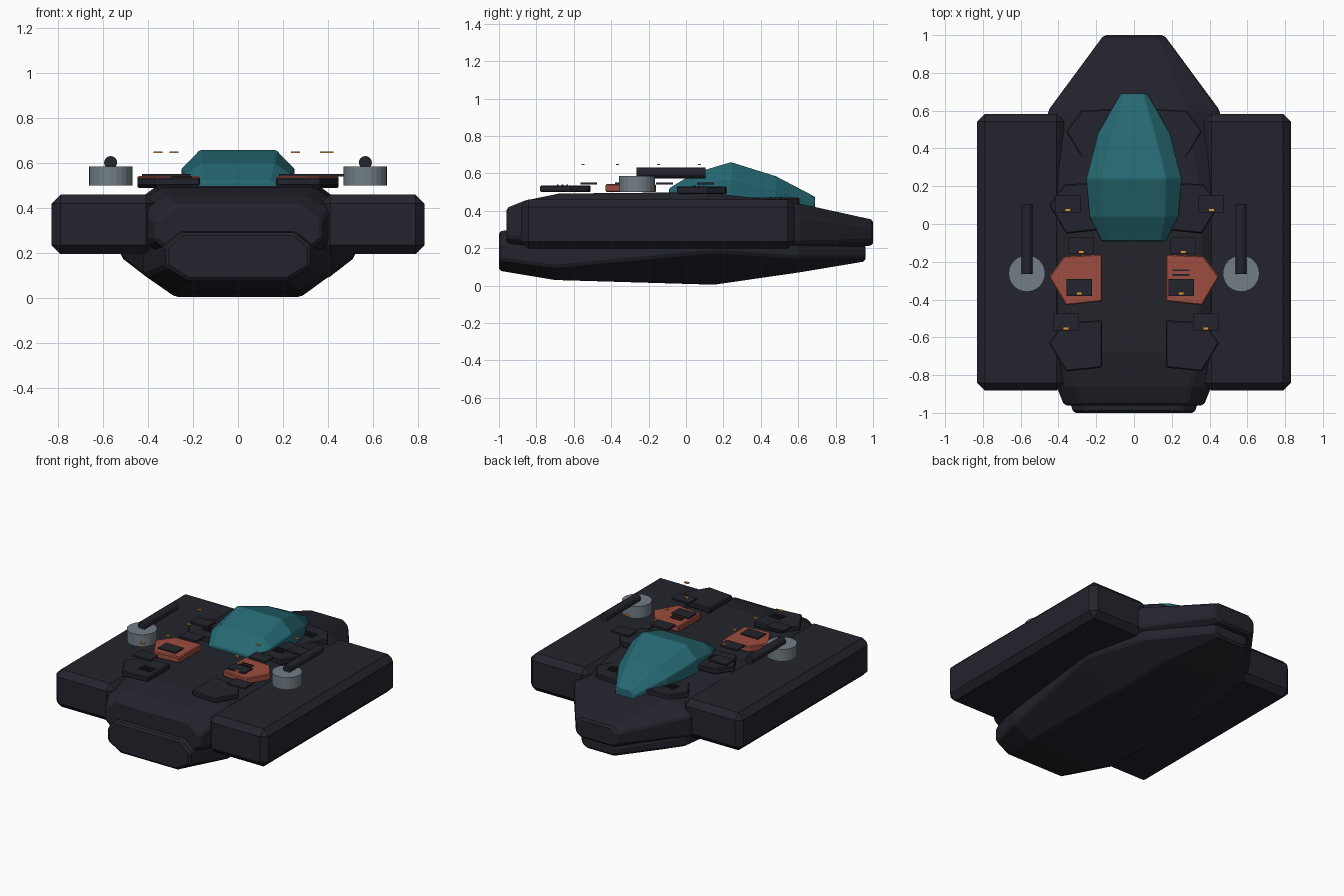
import bpy, bmesh
from mathutils import Vector

cube = bpy.data.objects.get("Cube")
if cube:
    bpy.data.objects.remove(cube)


def material(name, rgb):
    m = bpy.data.materials.new(name)
    m.use_nodes = True
    m.diffuse_color = (*rgb, 1)
    m.node_tree.nodes["Principled BSDF"].inputs["Base Color"].default_value = (*rgb, 1)
    return m


DARK = material("dark_armor", (0.017, 0.017, 0.026))
RED = material("red_panel", (0.34, 0.075, 0.05))
TEAL = material("teal_glass", (0.019, 0.14, 0.17))
GREY = material("grey_metal", (0.17, 0.21, 0.24))
AMBER = material("amber_light", (0.75, 0.32, 0.05))


def finish(name, bm, mat, bevel=0):
    bmesh.ops.recalc_face_normals(bm, faces=bm.faces)
    mesh = bpy.data.meshes.new(name)
    bm.to_mesh(mesh)
    bm.free()
    mesh.materials.append(mat)
    ob = bpy.data.objects.new(name, mesh)
    bpy.context.scene.collection.objects.link(ob)
    if bevel:
        mod = ob.modifiers.new("edge_bevel", "BEVEL")
        mod.width, mod.segments, mod.limit_method = bevel, 1, "ANGLE"
        mod.angle_limit = 0.5
    return ob


def loft(name, sections, mat, bevel=0):
    """Eight-sided sections: y, half width, top half, bottom half, four heights."""
    bm = bmesh.new()
    rings = []
    for y, w, t, b, z0, zl, zs, z1 in sections:
        half = [(b, z0), (w, zl), (w, zs), (t, z1)]
        pts = half + [(-x, z) for x, z in reversed(half)]
        rings.append([bm.verts.new((x, y, z)) for x, z in pts])
    for a, c in zip(rings, rings[1:]):
        for i in range(8):
            j = (i + 1) % 8
            bm.faces.new((a[i], a[j], c[j], c[i]))
    bm.faces.new(rings[0])
    bm.faces.new(rings[-1])
    return finish(name, bm, mat, bevel)


def box(name, centre, size, mat, bevel=0):
    bm = bmesh.new()
    bmesh.ops.create_cube(bm, size=1)
    for v in bm.verts:
        v.co = Vector(centre) + v.co * Vector(size)
    return finish(name, bm, mat, bevel)


def plate(name, side, dx, y, z, height, mat):
    outline = [(.17, .13), (.37, .12), (.45, .01), (.36, -.14), (.17, -.12)]
    bm = bmesh.new()
    face = bm.faces.new([bm.verts.new((side * (px + dx), y + py, z)) for px, py in outline])
    top = bmesh.ops.extrude_face_region(bm, geom=[face])["geom"]
    bmesh.ops.translate(bm, vec=(0, 0, height),
                        verts=[g for g in top if isinstance(g, bmesh.types.BMVert)])
    return finish(name, bm, mat, 0.006)


def cylinder(name, centre, radius, depth, sides, mat, along_y=False):
    bm = bmesh.new()
    bmesh.ops.create_cone(bm, cap_ends=True, segments=sides, radius1=radius,
                          radius2=radius, depth=depth)
    for v in bm.verts:
        x, y, z = v.co
        v.co = Vector(centre) + (Vector((x, z, -y)) if along_y else v.co)
    return finish(name, bm, mat)


# Hulls and canopy
loft("upper_hull", [
    (-.96, .37, .28, .30, .20, .26, .34, .415),
    (-.86, .41, .30, .32, .18, .25, .40, .455),
    (-.68, .42, .34, .34, .17, .24, .44, .492),
    (.10, .44, .36, .36, .17, .24, .44, .50),
    (.60, .455, .28, .34, .18, .23, .37, .44),
    (1.0, .16, .12, .12, .215, .24, .32, .352)], DARK, 0.012)
loft("lower_hull", [
    (-1.0, .32, .25, .22, .08, .14, .23, .29),
    (-.70, .42, .32, .27, .03, .10, .25, .33),
    (.15, .52, .40, .28, .005, .18, .24, .32),
    (.60, .42, .34, .22, .07, .15, .22, .28),
    (.96, .14, .11, .10, .13, .15, .20, .22)], DARK, 0.012)
loft("canopy", [
    (-.09, .17, .14, .15, .44, .47, .505, .52),
    (.04, .235, .165, .20, .44, .48, .55, .60),
    (.24, .252, .17, .21, .43, .47, .575, .66),
    (.48, .19, .11, .16, .41, .45, .52, .585),
    (.69, .07, .05, .06, .38, .40, .44, .475)], TEAL, 0.005)

# Side pods, armor plates and turrets
for side, label in ((1, "left"), (-1, "right")):
    box(f"{label}_side_pod", (side * .60, -.15, .328), (.46, 1.465, .265), DARK, 0.04)
    plate(f"{label}_front_plate", side, 0, -.64, .50, .036, DARK)
    plate(f"{label}_red_plate", side, 0, -.29, .50, .043, RED)
    plate(f"{label}_middle_plate", side, 0, .09, .49, .04, DARK)
    plate(f"{label}_back_plate", side, -.09, .48, .43, .04, DARK)
    cylinder(f"{label}_turret_base", (side * .567, -.262, .543), .097, .085, 24, GREY)
    cylinder(f"{label}_turret_barrel", (side * .567, -.08, .603), .029, .37, 16, DARK, True)

# Hatches with hovering marker lights
for i, (x, y) in enumerate([(-.36, -.52), (.38, -.52), (-.29, -.335), (.25, -.335),
                            (-.28, -.115), (.26, -.115), (-.35, .105), (.41, .105)]):
    box(f"hatch_{i}", (x, y, .546), (.135, .09, .012), DARK)
    box(f"marker_light_{i}", (x, y - .032, .648), (.03, .016, .007), AMBER)

# Vent slits
for i, (x, y, z) in enumerate([(-.25, -.66, .537), (.25, -.27, .544), (-.27, .07, .531),
                               (.27, .07, .531), (-.22, .48, .471), (.22, .48, .471)]):
    for k in (-1, 0, 1):
        box(f"vent_{i}_{k + 1}", (x, y + k * .025, z), (.09, .009, .008), DARK)
